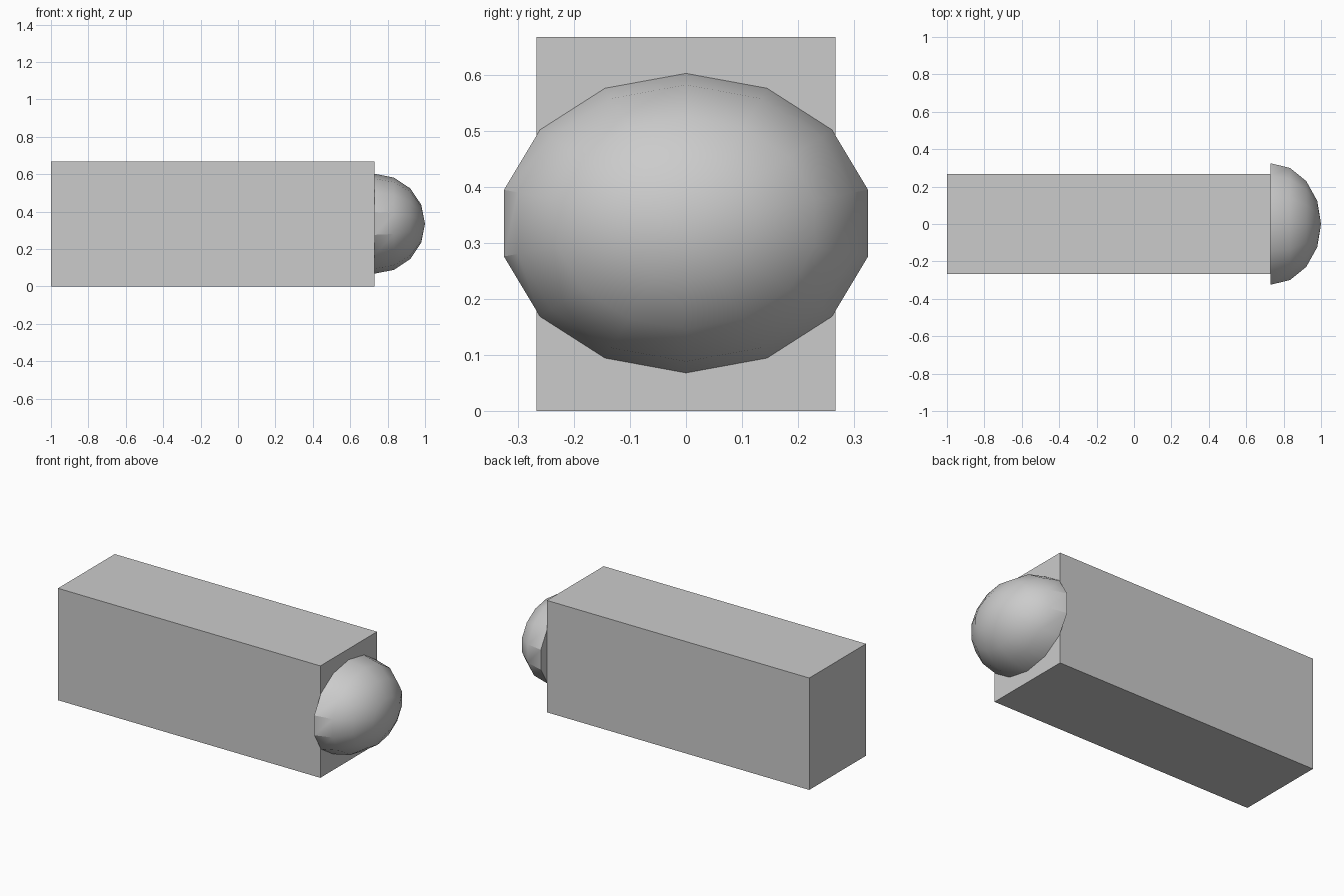
import bpy, bmesh, math

if "Cube" in bpy.data.objects:
    bpy.data.objects.remove(bpy.data.objects["Cube"], do_unlink=True)

grey = bpy.data.materials.new("plain_grey")
grey.use_nodes = True
colour = (0.6, 0.6, 0.6, 1)
grey.diffuse_color = colour
grey.node_tree.nodes["Principled BSDF"].inputs["Base Color"].default_value = colour

FACE_X = 0.73      # end of the block where the dome sits
HEIGHT = 0.667

# Long rectangular block
bpy.ops.mesh.primitive_cube_add(size=1, location=((FACE_X - 1) / 2, 0, HEIGHT / 2))
block = bpy.context.object
block.name = "block"
block.scale = (FACE_X + 1, 0.534, HEIGHT)
bpy.ops.object.transform_apply(location=False, rotation=False, scale=True)
block.data.materials.append(grey)

# Half ellipsoid on the end, its pole pointing along +x
bpy.ops.mesh.primitive_uv_sphere_add(segments=14, ring_count=8, radius=1)
dome = bpy.context.object
dome.name = "end_dome"
bm = bmesh.new()
bm.from_mesh(dome.data)
bmesh.ops.delete(bm, geom=[v for v in bm.verts if v.co.z < -0.01], context="VERTS")
for v in bm.verts:
    x, y, z = v.co
    # keep a vertex on the widest (y) axis
    v.co = (z * 0.27, x * 0.333, y * 0.267)
bmesh.ops.recalc_face_normals(bm, faces=bm.faces)
# Flat back of the dome
rim = [e for e in bm.edges if e.is_boundary]
bmesh.ops.contextual_create(bm, geom=rim)
bmesh.ops.recalc_face_normals(bm, faces=bm.faces)
bm.to_mesh(dome.data)
bm.free()
dome.location = (FACE_X, 0, 0.335)
dome.data.materials.append(grey)
bpy.ops.object.shade_smooth_by_angle(angle=math.radians(28))
